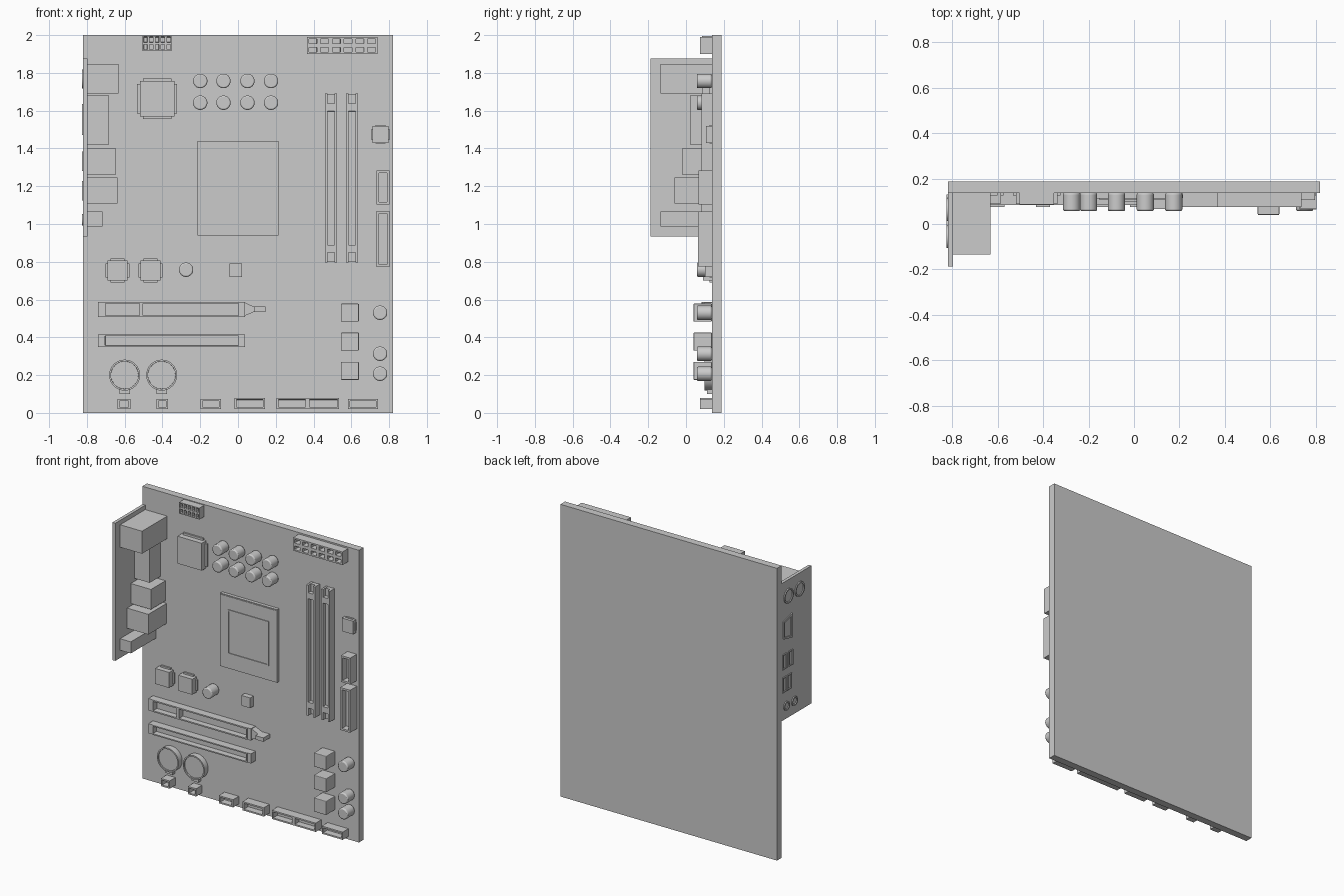
import bpy, bmesh, math
from mathutils import Matrix

if "Cube" in bpy.data.objects:
    bpy.data.objects.remove(bpy.data.objects["Cube"])

FACE = 0.137  # y of the board's component side


def solid(name, polys, front, back=FACE, rim=0, depth=0, side=False, smooth=False, bevel=0):
    """Extrude (x, z) polygons from back to front; rim/depth sink a pocket in each.
    side=True turns the part to face -x, with u = -y."""
    bm = bmesh.new()
    faces = [bm.faces.new([bm.verts.new((u, back, v)) for u, v in p]) for p in polys]
    bmesh.ops.remove_doubles(bm, verts=bm.verts[:], dist=1e-5)
    faces = bm.faces[:]
    new = bmesh.ops.extrude_face_region(bm, geom=faces, use_keep_orig=True)["geom"]
    for v in [g for g in new if isinstance(g, bmesh.types.BMVert)]:
        v.co.y = front
    tops = [g for g in new if isinstance(g, bmesh.types.BMFace)]
    tops = [f for f in tops if all(abs(v.co.y - front) < 1e-6 for v in f.verts)]
    bmesh.ops.recalc_face_normals(bm, faces=bm.faces[:])
    if rim:
        bmesh.ops.inset_individual(bm, faces=tops, thickness=rim, use_even_offset=True)
        bmesh.ops.inset_individual(bm, faces=tops, thickness=0.0005, depth=-depth, use_even_offset=True)
    if side:
        bm.transform(Matrix.Rotation(-math.pi / 2, 4, 'Z'))
    me = bpy.data.meshes.new(name)
    bm.to_mesh(me)
    bm.free()
    ob = bpy.data.objects.new(name, me)
    bpy.context.collection.objects.link(ob)
    if bevel:
        m = ob.modifiers.new("bevel", 'BEVEL')
        m.width, m.segments, m.limit_method = bevel, 2, 'ANGLE'
    if smooth:
        bpy.ops.object.select_all(action='DESELECT')
        ob.select_set(True)
        bpy.context.view_layer.objects.active = ob
        bpy.ops.object.shade_smooth_by_angle(angle=math.radians(35))
    return ob


def rect(x0, x1, z0, z1):
    return [(x0, z0), (x1, z0), (x1, z1), (x0, z1)]


def box(name, x0, x1, z0, z1, front, **kw):
    return solid(name, [rect(x0, x1, z0, z1)], front, **kw)


def grid(name, x0, x1, z0, z1, nx, nz, front, **kw):
    dx, dz = (x1 - x0) / nx, (z1 - z0) / nz
    cells = [rect(x0 + i * dx, x0 + (i + 1) * dx, z0 + j * dz, z0 + (j + 1) * dz)
             for i in range(nx) for j in range(nz)]
    return solid(name, cells, front, **kw)


def disc(name, x, z, r, front, **kw):
    n = 32
    pts = [(x + r * math.cos(2 * math.pi * i / n), z + r * math.sin(2 * math.pi * i / n)) for i in range(n)]
    return solid(name, [pts], front, smooth=True, **kw)


def chip(name, x0, x1, z0, z1, front, lead=0.011):
    box(name, x0, x1, z0, z1, front)
    e = 0.016
    box(name + "_leads_h", x0 - lead, x1 + lead, z0 + e, z1 - e, FACE - 0.012)
    box(name + "_leads_v", x0 + e, x1 - e, z0 - lead, z1 + lead, FACE - 0.012)


# Circuit board
box("board", -0.82, 0.82, 0, 2, FACE, back=0.187)

# Rear port plate and the connector housings behind it
box("port_plate", -0.82, -0.798, 0.934, 1.876, -0.187)
for i, (x1, z0, z1, y) in enumerate([(-0.632, 1.692, 1.846, -0.135), (-0.683, 1.42, 1.68, 0.02),
                                     (-0.645, 1.263, 1.40, -0.02), (-0.637, 1.109, 1.247, -0.06),
                                     (-0.717, 0.987, 1.066, -0.135)]):
    box(f"port_housing_{i}", -0.8, x1, z0, z1, y)

# Port openings on the outer face of the plate
PORT = dict(back=-0.818, side=True)
for i, u in enumerate((-0.064, 0.056)):
    disc(f"round_port_{i}", u, 1.767, 0.05, -0.827, rim=0.01, depth=0.006, **PORT)
solid("video_port", [[(-0.12, 1.49), (-0.03, 1.47), (-0.03, 1.635), (-0.12, 1.61)]],
      -0.827, rim=0.012, depth=0.006, **PORT)
for i, (u, z) in enumerate([(-0.107, 1.333), (-0.04, 1.333), (-0.107, 1.176), (-0.055, 1.176)]):
    box(f"serial_port_{i}", u - 0.023, u + 0.023, z - 0.052, z + 0.052, -0.826, rim=0.008, depth=0.005, **PORT)
for i, u in enumerate((-0.086, 0.0)):
    disc(f"audio_jack_{i}", u, 1.022, 0.031, -0.827, rim=0.009, depth=0.006, **PORT)

# Power connectors on the top edge
grid("main_power_connector", 0.365, 0.738, 1.90, 1.99, 6, 2, 0.075, rim=0.01, depth=0.04)
grid("small_power_connector", -0.505, -0.352, 1.917, 1.995, 5, 2, 0.085, rim=0.006, depth=0.03)

# Processor socket
box("processor_socket", -0.215, 0.215, 0.94, 1.44, 0.115, rim=0.006, depth=-0.003)
box("socket_frame", -0.155, 0.155, 1.04, 1.345, 0.107, rim=0.009, depth=0.02)

# Memory slots with notched latches at both ends
for i, x0 in enumerate((0.46, 0.572)):
    x1 = x0 + 0.064
    box(f"memory_slot_{i}", x0, x1, 0.875, 1.61, 0.083, rim=0.013, depth=0.04)
    u_shape = [(x0, 1.61), (x1, 1.61), (x1, 1.69), (x1 - 0.014, 1.69),
               (x1 - 0.014, 1.637), (x0 + 0.014, 1.637), (x0 + 0.014, 1.69), (x0, 1.69)]
    solid(f"memory_latch_top_{i}", [u_shape], 0.083)
    solid(f"memory_latch_bottom_{i}", [[(x, 2.485 - z) for x, z in reversed(u_shape)]], 0.083)
    box(f"memory_slot_base_{i}", x0, x1, 0.798, 1.688, 0.112)

# Expansion slots
for i, (z0, z1) in enumerate([(0.507, 0.588), (0.35, 0.416)]):
    if i == 0:
        solid("expansion_slot_0", [rect(-0.71, -0.513, z0, z1), rect(-0.513, 0.011, z0, z1)],
              0.083, rim=0.009, depth=0.04)
    else:
        box("expansion_slot_1", -0.711, 0.011, z0, z1, 0.083, rim=0.008, depth=0.04)
    box(f"slot_end_left_{i}", -0.74, -0.71, z0, z1, 0.087)
    box(f"slot_end_right_{i}", 0.011, 0.037, z0, z1, 0.087)
solid("slot_latch", [[(0.037, 0.514), (0.085, 0.535), (0.145, 0.535),
                      (0.145, 0.562), (0.085, 0.562), (0.037, 0.584)]], 0.095)
box("slot_latch_tip", 0.085, 0.145, 0.535, 0.562, 0.067)

# Chips
chip("controller_chip", -0.52, -0.337, 1.57, 1.757, 0.088, 0.014)
chip("sound_chip", -0.69, -0.585, 0.70, 0.806, 0.09)
chip("network_chip", -0.515, -0.41, 0.70, 0.806, 0.09)
chip("edge_chip", 0.712, 0.797, 1.43, 1.52, 0.106, 0.004)
box("tiny_chip", -0.045, 0.022, 0.72, 0.79, 0.1)

# Capacitors
caps = [(x, z) for x in (-0.2, -0.077, 0.05, 0.175) for z in (1.757, 1.642)]
caps += [(-0.275, 0.758), (0.752, 0.53), (0.752, 0.313), (0.752, 0.207)]
for i, (x, z) in enumerate(caps):
    disc(f"capacitor_{i}", x, z, 0.038, 0.057, bevel=0.007)

# Square coils
for i, z in enumerate((0.483, 0.33, 0.175)):
    box(f"coil_{i}", 0.545, 0.64, z, z + 0.095, 0.04, bevel=0.004)

# Coin cells with clips
for i, x in enumerate((-0.6, -0.404)):
    disc(f"coin_cell_{i}", x, 0.2, 0.082, 0.097, rim=0.009, depth=0.008)
    box(f"coin_clip_{i}", x - 0.027, x + 0.027, 0.1, 0.133, 0.11)

# Drive connectors on the right edge
box("drive_connector_short", 0.733, 0.803, 1.103, 1.284, 0.067, rim=0.013, depth=0.045)
box("drive_connector_long", 0.73, 0.805, 0.775, 1.066, 0.063, rim=0.013, depth=0.045)

# Open pin headers along the bottom edge
for i, (x0, x1, z1) in enumerate([(-0.637, -0.57, 0.073), (-0.432, -0.37, 0.073), (-0.198, -0.09, 0.073),
                                  (-0.018, 0.143, 0.08), (0.204, 0.368, 0.08), (0.368, 0.536, 0.08),
                                  (0.582, 0.74, 0.073)]):
    box(f"pin_header_{i}", x0, x1, 0.02, z1, 0.075, rim=0.01, depth=0.045)
